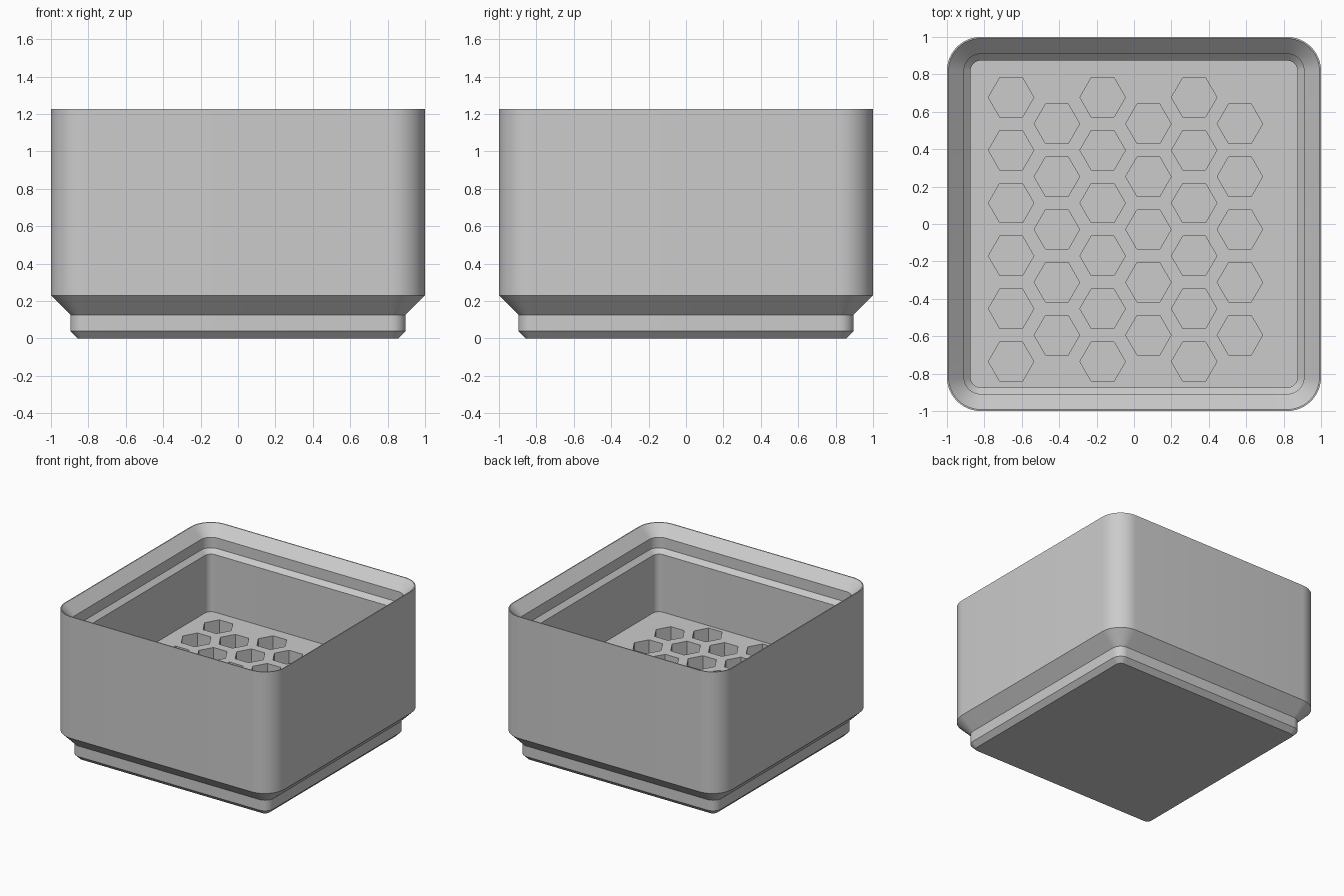
import bpy, bmesh
from math import cos, sin, pi, radians, sqrt
from mathutils import Matrix

cube = bpy.data.objects.get("Cube")
if cube:
    bpy.data.objects.remove(cube, do_unlink=True)

grey = bpy.data.materials.new("plain grey")
grey.use_nodes = True
colour = (0.6, 0.6, 0.6, 1)
grey.diffuse_color = colour
grey.node_tree.nodes["Principled BSDF"].inputs["Base Color"].default_value = colour

CORNER = 0.819   # distance of the corner arc centres from the middle
STEPS = 12       # segments in each corner
FLOOR = 0.55
HOLE_BOTTOM = 0.3


def make_object(name, bm):
    bmesh.ops.recalc_face_normals(bm, faces=bm.faces)
    mesh = bpy.data.meshes.new(name)
    bm.to_mesh(mesh)
    bm.free()
    mesh.materials.append(grey)
    obj = bpy.data.objects.new(name, mesh)
    bpy.context.collection.objects.link(obj)
    return obj


def rounded_ring(bm, half, z):
    radius = half - CORNER
    ring = []
    for corner, (sx, sy) in enumerate([(1, 1), (-1, 1), (-1, -1), (1, -1)]):
        for i in range(STEPS + 1):
            a = (corner + i / STEPS) * pi / 2
            ring.append(bm.verts.new((sx * CORNER + radius * cos(a),
                                      sy * CORNER + radius * sin(a), z)))
    return ring


# Bin: foot, outer wall, stacking lip, inner wall and floor as (half width, z)
profile = [(0.858, 0), (0.896, 0.039), (0.896, 0.126), (1, 0.23),
           (1, 1.228), (0.992, 1.228), (0.909, 1.145), (0.909, 1.058),
           (0.874, 1.023), (0.874, FLOOR)]
bm = bmesh.new()
rings = [rounded_ring(bm, half, z) for half, z in profile]
for low, high in zip(rings, rings[1:]):
    for i in range(len(low)):
        j = (i + 1) % len(low)
        bm.faces.new((low[i], low[j], high[j], high[i]))
bm.faces.new(rings[0])
bm.faces.new(rings[-1])
bin_body = make_object("storage_bin", bm)

# Hexagonal sockets in staggered columns
pitch = 0.2825
bm = bmesh.new()
depth = FLOOR + 0.1 - HOLE_BOTTOM
for column in range(6):
    odd = column % 2
    for row in range(6 - odd):
        x = -0.657 + column * pitch * sqrt(3) / 2
        y = 0.677 - (row + odd / 2) * pitch
        place = (Matrix.Translation((x, y, HOLE_BOTTOM + depth / 2))
                 @ Matrix.Rotation(radians(30), 4, "Z"))
        bmesh.ops.create_cone(bm, cap_ends=True, segments=6, radius1=0.1215,
                              radius2=0.1215, depth=depth, matrix=place)
# Turn the prisms so that their points face along x
turn_needed = max(v.co.x for v in bm.verts) < 0.566 + 0.115
if turn_needed:
    for column in range(6):
        odd = column % 2
        x = -0.657 + column * pitch * sqrt(3) / 2
        for row in range(6 - odd):
            y = 0.677 - (row + odd / 2) * pitch
            near = [v for v in bm.verts
                    if (v.co.x - x) ** 2 + (v.co.y - y) ** 2 < 0.0152]
            bmesh.ops.rotate(bm, verts=near, cent=(x, y, 0),
                             matrix=Matrix.Rotation(radians(30), 3, "Z"))
cutter = make_object("socket_cutter", bm)
cutter.hide_render = True

cut = bin_body.modifiers.new("sockets", "BOOLEAN")
cut.operation = "DIFFERENCE"
cut.solver = "EXACT"
cut.object = cutter

for obj in bpy.context.selected_objects:
    obj.select_set(False)
bpy.context.view_layer.objects.active = bin_body
bin_body.select_set(True)
bpy.ops.object.modifier_apply(modifier=cut.name)
bpy.data.objects.remove(cutter, do_unlink=True)
bpy.ops.object.shade_smooth_by_angle(angle=radians(30))
